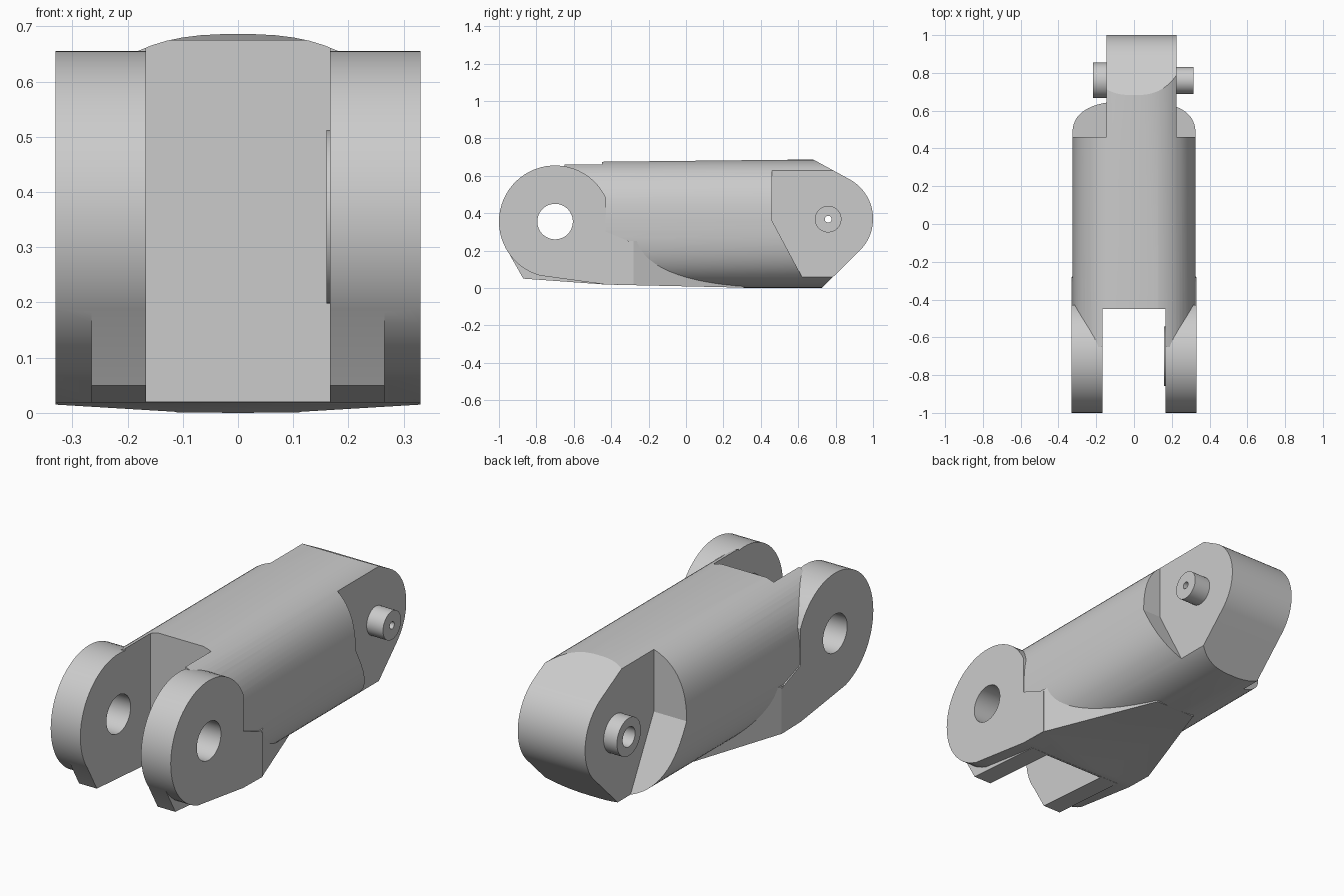
import bpy, bmesh
from math import cos, sin, radians, copysign, tau

cube = bpy.data.objects.get("Cube")
if cube:
    bpy.data.objects.remove(cube, do_unlink=True)

grey = bpy.data.materials.new("light_grey")
grey.use_nodes = True
colour = (0.6, 0.6, 0.6, 1)
grey.diffuse_color = colour
grey.node_tree.nodes["Principled BSDF"].inputs["Base Color"].default_value = colour


def prism(name, points, axis, lo, hi):
    """Extrude a closed outline along axis x (y,z points), y (x,z) or z (x,y)."""
    place = {"x": lambda p, t: (t, p[0], p[1]),
             "y": lambda p, t: (p[0], t, p[1]),
             "z": lambda p, t: (p[0], p[1], t)}[axis]
    bm = bmesh.new()
    a = [bm.verts.new(place(p, lo)) for p in points]
    b = [bm.verts.new(place(p, hi)) for p in points]
    bm.faces.new(a)
    bm.faces.new(b[::-1])
    n = len(points)
    for i in range(n):
        j = (i + 1) % n
        bm.faces.new((a[i], b[i], b[j], a[j]))
    bmesh.ops.recalc_face_normals(bm, faces=bm.faces)
    mesh = bpy.data.meshes.new(name)
    bm.to_mesh(mesh)
    bm.free()
    mesh.materials.append(grey)
    obj = bpy.data.objects.new(name, mesh)
    bpy.context.collection.objects.link(obj)
    return obj


def arc(cy, cz, r, start, end, n=40):
    angles = [radians(start + (end - start) * i / n) for i in range(n + 1)]
    return [(cy + r * cos(t), cz + r * sin(t)) for t in angles]


def rod(name, cy, cz, r, lo, hi):
    return prism(name, arc(cy, cz, r, 0, 360, 48)[:-1], "x", lo, hi)


def combine(obj, tool, operation):
    """Bake a boolean into obj and remove the tool."""
    mod = obj.modifiers.new("shape", "BOOLEAN")
    mod.solver = "EXACT"
    mod.operation = operation
    mod.object = tool
    graph = bpy.context.evaluated_depsgraph_get()
    graph.update()
    mesh = bpy.data.meshes.new_from_object(obj.evaluated_get(graph))
    obj.modifiers.clear()
    obj.data = mesh
    bpy.data.objects.remove(tool, do_unlink=True)


def soften(obj):
    bpy.ops.object.select_all(action="DESELECT")
    obj.select_set(True)
    bpy.context.view_layer.objects.active = obj
    bpy.ops.object.shade_smooth_by_angle(angle=radians(20))


# Main barrel with a rounded-square section
def squircle(t, power=2 / 2.6):
    return (0.326 * copysign(abs(cos(t)) ** power, cos(t)),
            0.343 + 0.343 * copysign(abs(sin(t)) ** power, sin(t)))


section = [squircle(tau * (i + 0.5) / 72) for i in range(72)]
body = prism("link_body", section, "y", -0.65, 1.1)

# Tapering flat keel under the barrel
keel = [(-0.328, -0.4), (0.328, -0.4), (0.328, -0.28),
        (0.11, 0.31), (-0.11, 0.31), (-0.328, -0.28)]
combine(body, prism("keel", keel, "z", -0.1, 0.25), "UNION")

# Side outline trims the barrel and rounds the tongue end
outline = [(-0.7, 0.055), (-0.42, 0.018), (0.3, 0.002), (0.45, -0.02), (0.706, -0.02)]
outline += arc(0.76, 0.37, 0.24, -45, 61) + [(0.68, 0.687), (-0.7, 0.672)]
combine(body, prism("outline", outline, "x", -0.5, 0.5), "INTERSECT")

# Clevis lugs and their inner chins
HINGE = (-0.7, 0.355)
lug = arc(*HINGE, 0.3, 25, 254) + [(-0.43, 0.0185), (-0.28, 0.0155), (-0.28, 0.24), (-0.43, 0.3)]
combine(body, prism("lug", lug, "x", -0.33, 0.33), "UNION")
chin = [(-0.955, 0.2), (-0.87, 0.05), (-0.44, 0.019), (-0.44, 0.2)]
combine(body, prism("chin", chin, "x", -0.265, 0.265), "UNION")

# Slot between the lugs and hinge hole through them
slot = [(-0.167, -1.2), (0.167, -1.2), (0.167, -0.45), (-0.167, -0.45)]
combine(body, prism("slot", slot, "z", -0.5, 1), "DIFFERENCE")
combine(body, rod("hinge_hole", *HINGE, 0.095, -0.5, 0.5), "DIFFERENCE")

# Shoulder cuts leave the off-centre tongue
shoulder = [(0.46, 1), (0.46, 0.36), (0.673, -0.04), (1.2, -0.04), (1.2, 1)]
for lo, hi in ((0.225, 0.6), (-0.6, -0.145)):
    combine(body, prism("shoulder", shoulder, "x", lo, hi), "DIFFERENCE")
PIVOT = (0.76, 0.368)
combine(body, rod("pivot_bore", *PIVOT, 0.018, -0.5, 0.5), "DIFFERENCE")
soften(body)

# Raised ring inside the left lug
boss = rod("lug_boss", *HINGE, 0.157, 0.16, 0.17)
combine(boss, rod("boss_hole", *HINGE, 0.095, 0.1, 0.2), "DIFFERENCE")
soften(boss)

# Hollow pivot pins on both sides of the tongue
for name, r, bore, lo, hi in (("left_pin", 0.071, 0.018, 0.22, 0.315),
                              ("right_pin", 0.094, 0.049, -0.218, -0.14)):
    pin = rod(name, *PIVOT, r, lo, hi)
    combine(pin, rod("pin_bore", *PIVOT, bore, lo - 0.1, hi + 0.1), "DIFFERENCE")
    soften(pin)
